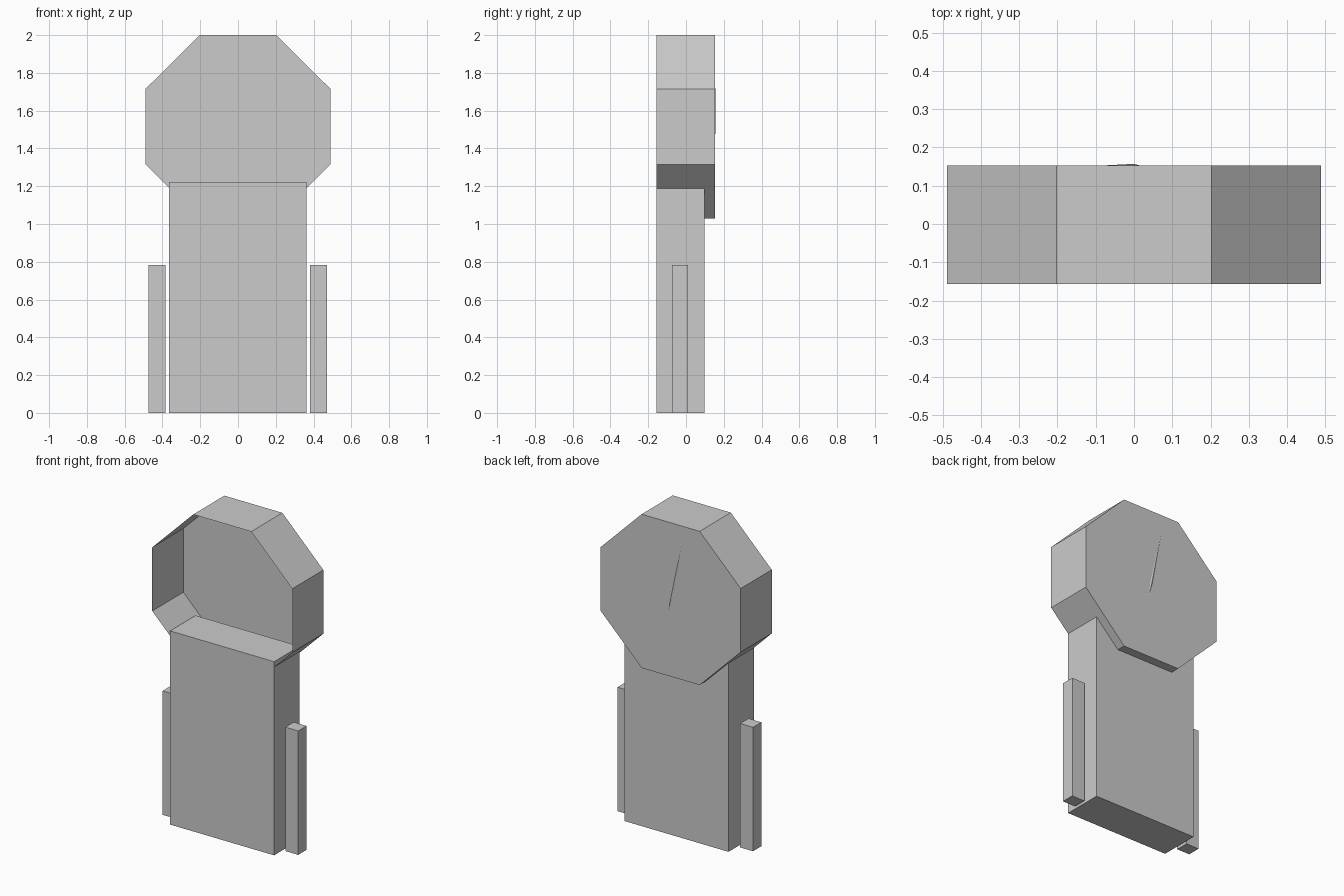
import bpy, bmesh, math

if "Cube" in bpy.data.objects:
    bpy.data.objects.remove(bpy.data.objects["Cube"])


def make_object(name, bm):
    bmesh.ops.recalc_face_normals(bm, faces=bm.faces)
    mesh = bpy.data.meshes.new(name)
    bm.to_mesh(mesh)
    bm.free()
    obj = bpy.data.objects.new(name, mesh)
    bpy.context.collection.objects.link(obj)
    return obj


def box(name, x, y, z):
    bm = bmesh.new()
    bmesh.ops.create_cube(bm, size=1)
    for v in bm.verts:
        for i, (lo, hi) in enumerate((x, y, z)):
            v.co[i] = hi if v.co[i] > 0 else lo
    return make_object(name, bm)


FRONT, BACK = -0.157, 0.153

# Main upright case and the two side posts
box("body", (-0.365, 0.362), (FRONT, 0.097), (0, 1.222))
box("left_post", (-0.475, -0.385), (-0.073, 0.01), (0, 0.782))
box("right_post", (0.381, 0.471), (-0.073, 0.01), (0, 0.782))

# Octagonal head: thin shell, closed at the back and open at the front
bm = bmesh.new()
profile = []
for i in range(8):
    a = math.radians(22.5 + 45 * i)
    profile.append((0.529 * math.cos(a), 1.515 + 0.525 * math.sin(a)))
front = [bm.verts.new((x, FRONT, z)) for x, z in profile]
back = [bm.verts.new((x, BACK, z)) for x, z in profile]
bm.faces.new(back)
for i in range(8):
    j = (i + 1) % 8
    bm.faces.new((front[i], front[j], back[j], back[i]))
bmesh.ops.recalc_face_normals(bm, faces=bm.faces)
head = make_object("octagon_head", bm)
# Open shell: make sure the back plate faces outwards
if head.data.polygons[0].normal.y < 0:
    head.data.flip_normals()

# Slim needle lying on the back plate
bm = bmesh.new()
rim = [bm.verts.new((x, BACK, z)) for x, z in
       ((-0.078, 1.887), (-0.012, 1.52), (0.015, 1.44), (0.008, 1.52))]
ridge = bm.verts.new((-0.002, BACK + 0.004, 1.52))
for i in range(4):
    bm.faces.new((rim[i], rim[(i + 1) % 4], ridge))
bm.faces.new(rim)
make_object("back_needle", bm)
